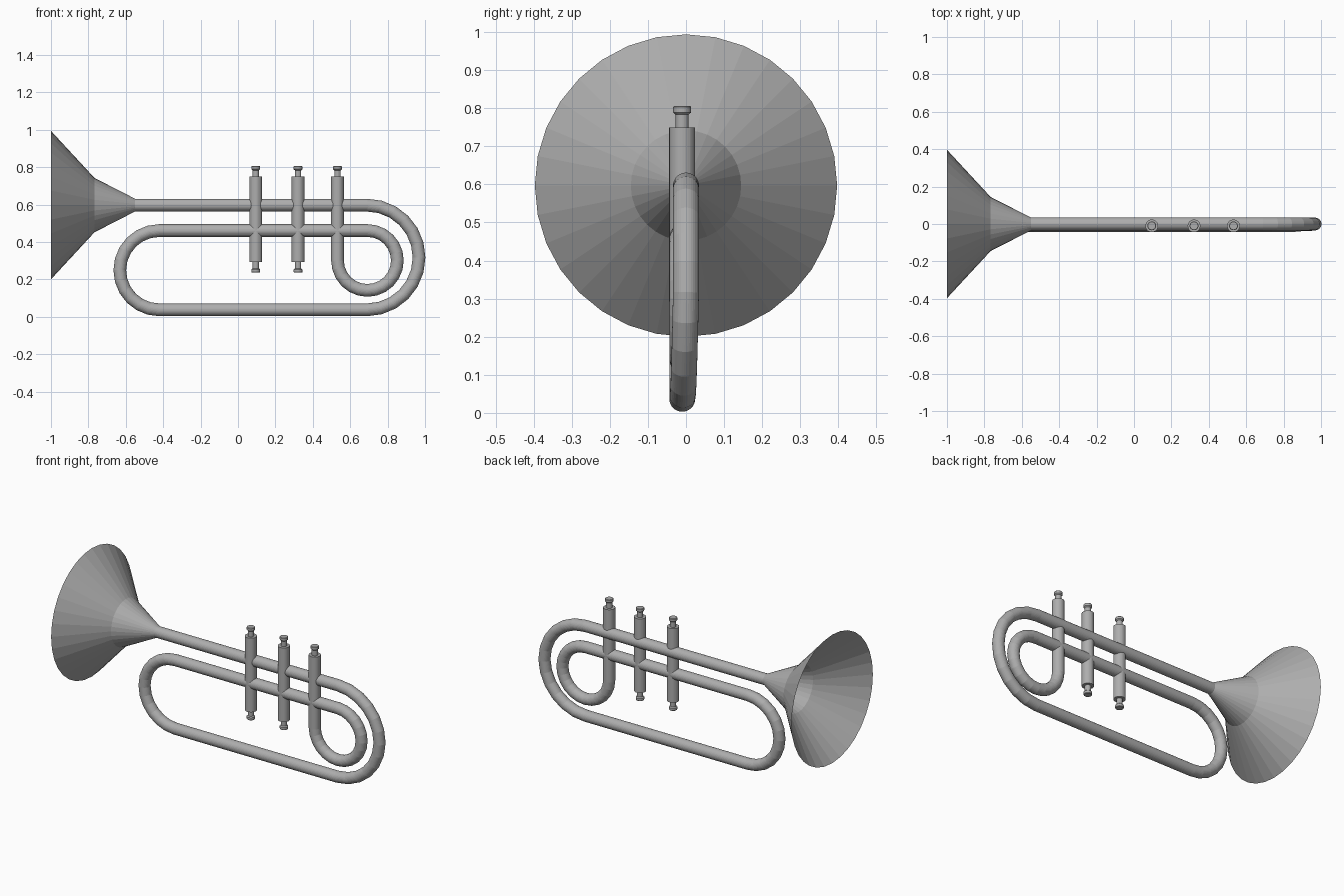
import bpy, bmesh, math
from mathutils import Vector, Matrix

if "Cube" in bpy.data.objects:
    bpy.data.objects.remove(bpy.data.objects["Cube"])

SIDES = 32
R = 0.034        # tube radius
Y = -0.01        # plane of valves and lower tubing

metal = bpy.data.materials.new("grey metal")
metal.diffuse_color = (0.42, 0.42, 0.42, 1)
metal.use_nodes = True
metal.node_tree.nodes["Principled BSDF"].inputs["Base Color"].default_value = metal.diffuse_color


def lathe(name, profile, origin, axis="Z", close=True):
    """Spin (radius, height) points around an axis."""
    bm = bmesh.new()
    rings = []
    for r, h in profile:
        ring = []
        for i in range(SIDES):
            a = 2 * math.pi * i / SIDES
            ring.append(bm.verts.new((r * math.cos(a), r * math.sin(a), h)))
        rings.append(ring)
    for a, b in zip(rings, rings[1:]):
        for i in range(SIDES):
            j = (i + 1) % SIDES
            bm.faces.new((a[i], a[j], b[j], b[i]))
    if close:
        bm.faces.new(rings[0][::-1])
        bm.faces.new(rings[-1])
    if axis == "X":
        bm.transform(Matrix.Rotation(math.pi / 2, 4, "Y"))
    bm.normal_update()
    me = bpy.data.meshes.new(name)
    bm.to_mesh(me)
    bm.free()
    me.materials.append(metal)
    ob = bpy.data.objects.new(name, me)
    ob.location = origin
    bpy.context.collection.objects.link(ob)
    return ob


def arc(cx, cz, r, start, end, steps, y0=Y, y1=Y):
    """Points on a bend in the xz plane; y shifts over its second half."""
    pts = []
    for i in range(steps + 1):
        t = i / steps
        a = math.radians(start + (end - start) * t)
        y = y0 + (y1 - y0) * max(0, 2 * t - 1)
        pts.append((cx + r * math.cos(a), y, cz + r * math.sin(a)))
    return pts


# One long tube: lead pipe, big bend, left bend, small loop, third valve casing
path = [(-0.56, 0, 0.597)]
path += arc(0.688, 0.317, 0.28, 90, -90, 12, 0, Y)
path += arc(-0.42, 0.249, 0.212, 270, 90, 12)
path += arc(0.692, 0.301, 0.16, 90, -180, 18)
path += [(0.532, Y, 0.75)]

curve = bpy.data.curves.new("main_tube", "CURVE")
curve.dimensions = "3D"
curve.bevel_depth = R
curve.bevel_resolution = SIDES // 2 - 2
curve.use_fill_caps = True
spline = curve.splines.new("POLY")
spline.points.add(len(path) - 1)
for p, co in zip(spline.points, path):
    p.co = (*co, 1)
spline.use_smooth = False
curve.materials.append(metal)
tube = bpy.data.objects.new("main_tube", curve)
bpy.context.collection.objects.link(tube)
bpy.context.view_layer.objects.active = tube
tube.select_set(True)
bpy.ops.object.convert(target="MESH")

# Open flared bell
lathe("bell", [(0.397, -1.0), (0.145, -0.767), (R, -0.55)],
      (0, 0, 0.597), "X", close=False)

# Valves: casings, finger buttons, lower caps
button = [(0.017, 0), (0.017, 0.034), (0.0235, 0.04), (0.0235, 0.054), (0.021, 0.057)]
for i, x in enumerate((0.095, 0.321, 0.532), 1):
    lathe(f"valve_button_{i}", button, (x, Y, 0.749))
    if i < 3:
        lathe(f"valve_casing_{i}", [(R, 0.292), (R, 0.75)], (x, Y, 0))
        lower = [(r, -h) for r, h in reversed(button)]
        lathe(f"valve_lower_cap_{i}", lower, (x, Y, 0.293))
